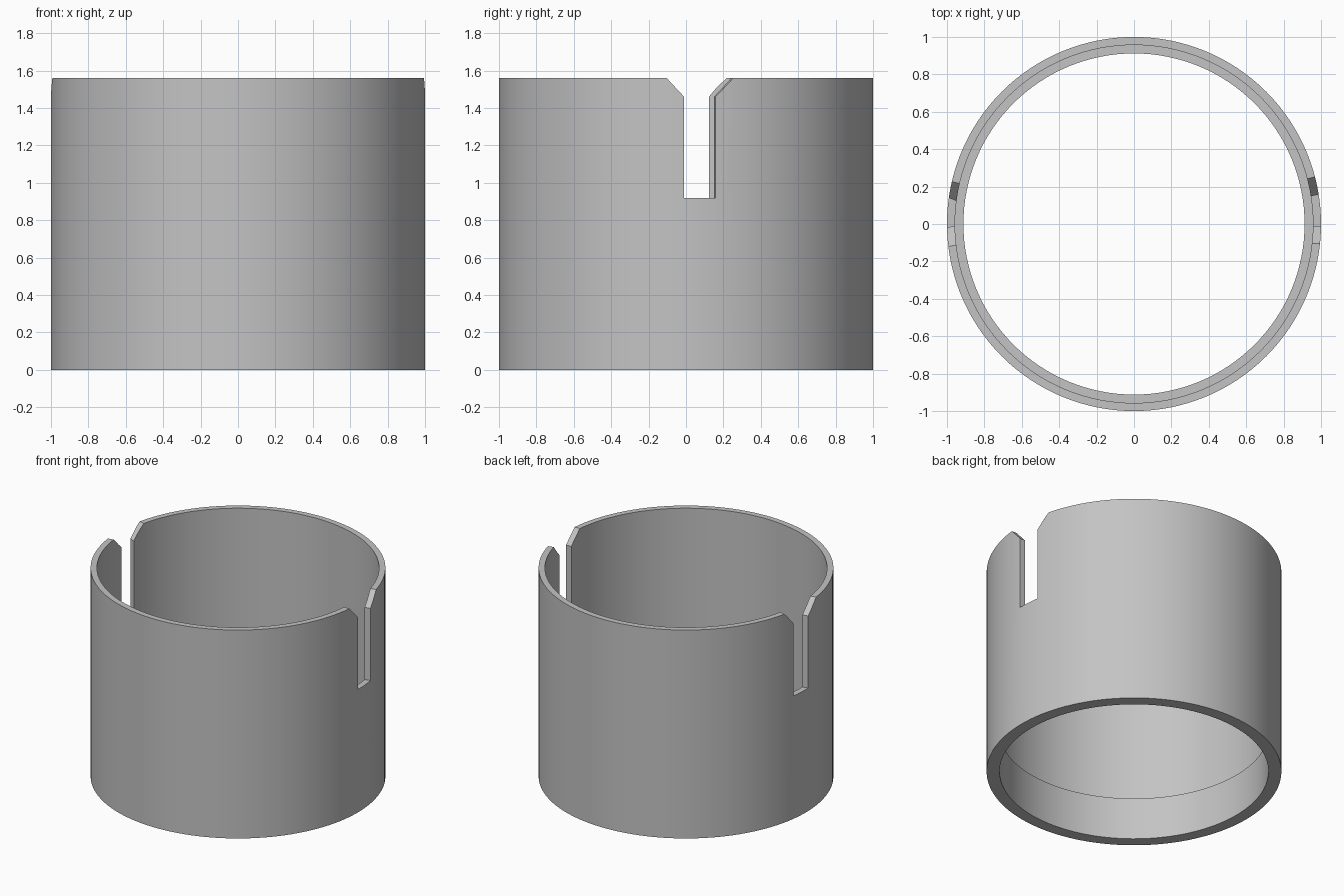
import bpy
import bmesh
import math

if "Cube" in bpy.data.objects:
    bpy.data.objects.remove(bpy.data.objects["Cube"], do_unlink=True)

HEIGHT, SLOT_Z, CHAMFER_Z, STEP_Z = 1.56, 0.92, 1.46, 0.315
OUTER, UPPER_BORE, LOWER_BORE = 1.0, 0.957, 0.912
SEGMENTS = 128

grey = bpy.data.materials.new("plain grey")
grey.use_nodes = True
colour = (0.55, 0.55, 0.55, 1)
grey.diffuse_color = colour
grey.node_tree.nodes["Principled BSDF"].inputs["Base Color"].default_value = colour


def make_object(name, bm):
    bmesh.ops.recalc_face_normals(bm, faces=bm.faces)
    mesh = bpy.data.meshes.new(name)
    bm.to_mesh(mesh)
    bm.free()
    obj = bpy.data.objects.new(name, mesh)
    bpy.context.collection.objects.link(obj)
    mesh.materials.append(grey)
    return obj


# Tube wall with an inner ledge, revolved from its cross-section
bm = bmesh.new()
profile = [(LOWER_BORE, 0), (OUTER, 0), (OUTER, HEIGHT),
           (UPPER_BORE, HEIGHT), (UPPER_BORE, STEP_Z), (LOWER_BORE, STEP_Z)]
rings = []
for i in range(SEGMENTS):
    a = math.tau * i / SEGMENTS
    rings.append([bm.verts.new((r * math.cos(a), r * math.sin(a), z)) for r, z in profile])
for i in range(SEGMENTS):
    here, after = rings[i], rings[(i + 1) % SEGMENTS]
    for j in range(len(profile)):
        k = (j + 1) % len(profile)
        bm.faces.new((here[j], here[k], after[k], after[j]))
sleeve = make_object("slotted_sleeve", bm)


def slot_outline(slot, mouth):
    """Slot outline (y, z) with chamfers that continue above the rim."""
    rise = (HEIGHT + 0.1 - CHAMFER_Z) / (HEIGHT - CHAMFER_Z)
    low = slot[0] + (mouth[0] - slot[0]) * rise
    high = slot[1] + (mouth[1] - slot[1]) * rise
    top = HEIGHT + 0.1
    return [(slot[0], SLOT_Z), (slot[1], SLOT_Z), (slot[1], CHAMFER_Z),
            (high, top), (low, top), (slot[0], CHAMFER_Z)]


def cut_slot(name, side, outer, inner):
    """Cut a tapering slot whose outline is given at both wall surfaces."""
    bm = bmesh.new()
    thickness = OUTER - UPPER_BORE
    loops = []
    for x in (0.9, 1.1):
        t = (x - UPPER_BORE) / thickness
        loops.append([bm.verts.new((side * x, a[0] + (b[0] - a[0]) * t, a[1]))
                      for a, b in zip(inner, outer)])
    bm.faces.new(loops[0])
    bm.faces.new(loops[1])
    for j in range(6):
        k = (j + 1) % 6
        bm.faces.new((loops[0][j], loops[0][k], loops[1][k], loops[1][j]))
    cutter = make_object(name, bm)
    cutter.hide_render = True
    mod = sleeve.modifiers.new(name, "BOOLEAN")
    mod.operation = "DIFFERENCE"
    mod.solver = "EXACT"
    mod.object = cutter
    bpy.context.view_layer.objects.active = sleeve
    bpy.ops.object.modifier_apply(modifier=mod.name)
    bpy.data.objects.remove(cutter, do_unlink=True)


# Chamfered slots on both sides
cut_slot("left_slot_cutter", 1,
         slot_outline((-0.01, 0.16), (-0.11, 0.258)),
         slot_outline((-0.01, 0.151), (-0.107, 0.248)))
cut_slot("right_slot_cutter", -1,
         slot_outline((-0.018, 0.145), (-0.115, 0.243)),
         slot_outline((-0.01, 0.126), (-0.11, 0.228)))

# Smooth walls, crisp rims and slot edges
bpy.ops.object.select_all(action="DESELECT")
sleeve.select_set(True)
bpy.context.view_layer.objects.active = sleeve
bpy.ops.object.shade_smooth_by_angle(angle=math.radians(30))
